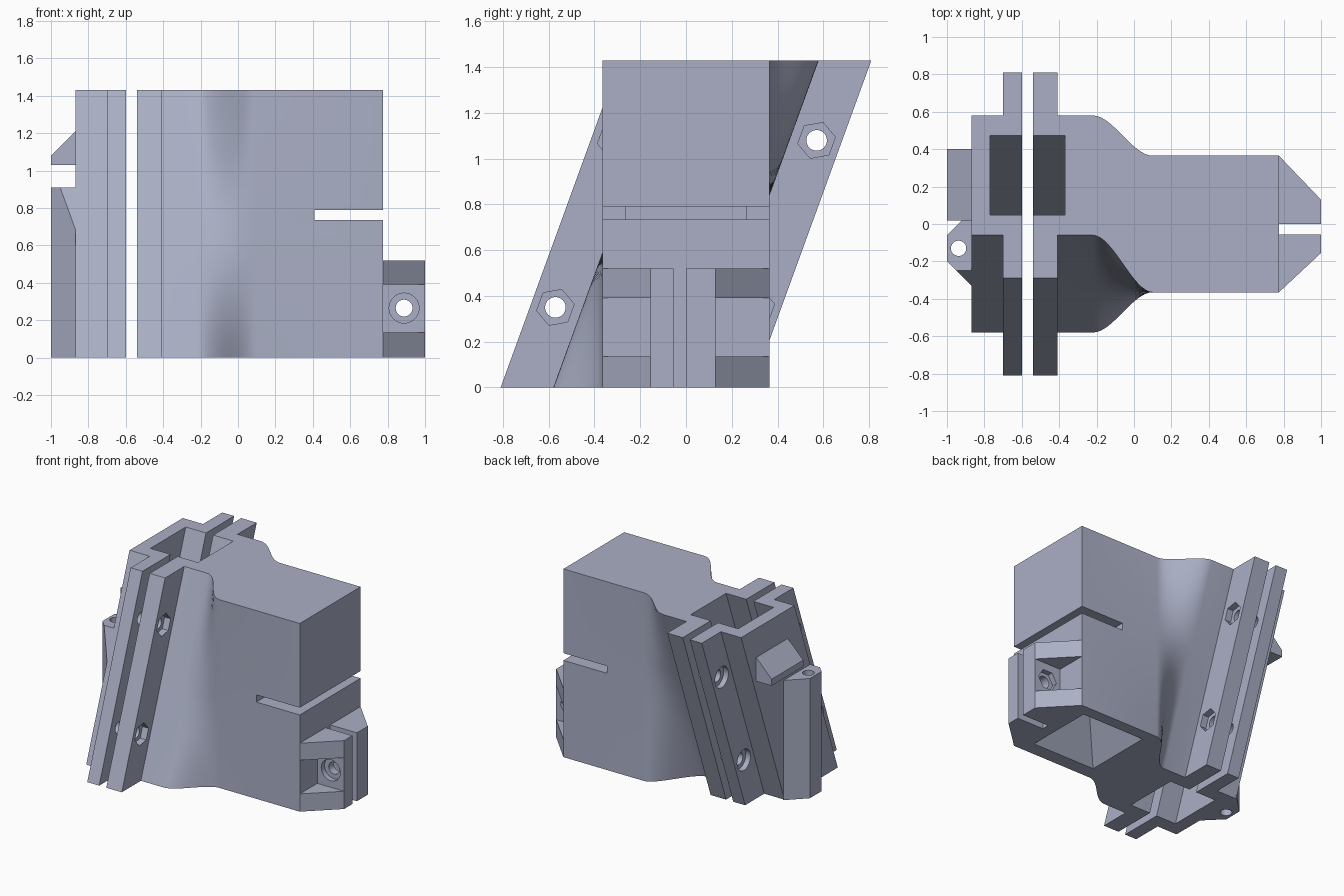
import bpy, bmesh, math
from mathutils import Vector

if "Cube" in bpy.data.objects:
    bpy.data.objects.remove(bpy.data.objects["Cube"])

H = 1.43                      # overall height
TAN = math.tan(math.radians(20))
S = H / 2 * TAN               # sideways lean at top and bottom

mat = bpy.data.materials.new("blue_grey")
mat.diffuse_color = (0.40, 0.43, 0.56, 1)
mat.use_nodes = True
mat.node_tree.nodes["Principled BSDF"].inputs["Base Color"].default_value = mat.diffuse_color


def lean(z):
    return (z - H / 2) * TAN


def make(name, bm):
    bmesh.ops.recalc_face_normals(bm, faces=bm.faces)
    me = bpy.data.meshes.new(name)
    bm.to_mesh(me)
    bm.free()
    ob = bpy.data.objects.new(name, me)
    bpy.context.collection.objects.link(ob)
    me.materials.append(mat)
    return ob


def loft(name, rings):
    """Skin a list of matching point rings and cap both ends."""
    bm = bmesh.new()
    vs = [[bm.verts.new(p) for p in r] for r in rings]
    n = len(vs[0])
    for a, b in zip(vs, vs[1:]):
        for i in range(n):
            j = (i + 1) % n
            bm.faces.new((a[i], a[j], b[j], b[i]))
    bm.faces.new(vs[0])
    bm.faces.new(vs[-1])
    return make(name, bm)


def prism(name, pts, z0, z1):
    return loft(name, [[(x, y, z) for x, y in pts] for z in (z0, z1)])


def box(name, x0, x1, y0, y1, z0, z1):
    return prism(name, [(x0, y0), (x1, y0), (x1, y1), (x0, y1)], z0, z1)


def rod(name, axis, centre, a, b, r, n=32, turn=0.0):
    """Round or hexagonal bar along an axis (0, 1 or 2) from a to b."""
    rings = []
    for d in (a, b):
        ring = []
        for i in range(n):
            t = turn + 2 * math.pi * i / n
            p = [centre[0] + r * math.cos(t), centre[1] + r * math.sin(t)]
            p.insert(axis, d)
            ring.append(p)
        rings.append(ring)
    return loft(name, rings)


def combine(ob, others, op):
    for o in others:
        m = ob.modifiers.new("cut", 'BOOLEAN')
        m.operation, m.solver, m.object = op, 'EXACT', o
        bpy.context.view_layer.objects.active = ob
        bpy.ops.object.modifier_apply(modifier=m.name)
        bpy.data.objects.remove(o)


def mirrored(half):
    """Close a half outline of (x, y, blend) points across y = 0."""
    return half + [(x, -y, w) for x, y, w in reversed(half)]


# Main body: leaning clamp jaw blending into an upright block
half = [(0.775, -0.365, 0)]
N = 16
for i in range(N + 1):
    t = i / N
    w = 1 - t
    w = w * w * (3 - 2 * w)
    half.append((0.10 - 0.32 * t, -0.365 + 0.045 * (1 - w), 1 - w))
half += [(-0.41, -0.32, 1), (-0.41, -0.55, 1), (-0.54, -0.55, 1),
         (-0.54, -0.2125, 1), (-0.37, -0.2125, 1)]
outline = mirrored(half)
LAYERS = 14
body = loft("main_body", [[(x, y + w * lean(H * k / LAYERS), H * k / LAYERS)
                           for x, y, w in outline] for k in range(LAYERS + 1)])

# Slot across the block with its inner pocket, and pointed hollow underneath
cuts = [box("slot", 0.41, 0.9, -0.6, 0.6, 0.735, 0.79),
        box("pocket", 0.155, 0.685, -0.265, 0.265, 0.735, 0.79)]
hollow = []
for z, r in ((-0.02, 0.28), (0.36, 0.004)):
    hollow.append([(0.42 + r * a, 0.01 + r * b, z)
                   for a, b in ((-1, -1), (1, -1), (1, 1), (-1, 1))])
cuts.append(loft("hollow", hollow))

# Clamp half: outer leaning jaw
half = [(-0.60, -0.2125, 1), (-0.60, -0.55, 1), (-0.70, -0.55, 1),
        (-0.70, -0.32, 1), (-0.87, -0.32, 1)]
inner = [(-0.77, -0.2125, 1)]
outline = mirrored(inner + half)
clamp = loft("clamp_half", [[(x, y + lean(z), z) for x, y, w in outline] for z in (0, H)])

# Bolt holes through both jaws, nut seats on one side and round seats on the other
clamp_cuts = []
for z in (0.35, 1.08):
    for side in (-1, 1):
        c = (lean(z) + side * 0.438, z)
        cuts.append(rod("bolt_hole", 0, c, -0.6, -0.3, 0.045))
        cuts.append(rod("nut_seat", 0, c, -0.46, -0.409, 0.083, 6, math.radians(10)))
        clamp_cuts.append(rod("bolt_hole", 0, c, -0.8, -0.55, 0.045))
        clamp_cuts.append(rod("bolt_seat", 0, c, -0.701, -0.66, 0.08))
combine(body, cuts, 'DIFFERENCE')
combine(clamp, clamp_cuts, 'DIFFERENCE')

# Side bracket: two chamfered ears with a bolt window
front_ear = prism("front_ear", [(0.775, -0.365), (1, -0.155), (1, -0.055), (0.775, -0.055)], 0, 0.52)
back_ear = prism("back_ear", [(0.775, 0.365), (1, 0.13), (1, 0.0), (0.775, 0.0)], 0, 0.52)
bolt = (0.888, 0.265)
combine(front_ear, [box("window", 0.7751, 1.1, -0.5, -0.155, 0.135, 0.39),
                    rod("hole", 1, bolt, -0.3, 0.1, 0.045),
                    rod("seat", 1, bolt, -0.2, -0.115, 0.08)], 'DIFFERENCE')
combine(back_ear, [box("window", 0.7751, 1.1, 0.13, 0.5, 0.135, 0.39),
                   rod("hole", 1, bolt, -0.1, 0.3, 0.045),
                   rod("seat", 1, bolt, 0.09, 0.2, 0.08, 6)], 'DIFFERENCE')

# Upright pin post on the clamp half, trimmed flush with the leaning front
post = prism("pin_post", [(-0.865, -0.335), (-0.87, -0.33), (-1, -0.20), (-1, -0.06),
                          (-0.87, 0.07), (-0.865, 0.07)], 0, 0.91)
trim = loft("trim", [[(x, y, z) for x, y in ((-1.2, -1.5), (-0.7, -1.5),
             (-0.7, lean(z) - 0.32), (-1.2, lean(z) - 0.32))] for z in (-0.1, 1.1)])
combine(post, [trim, rod("pin_hole", 2, (-0.938, -0.13), -0.1, 1.1, 0.041)], 'DIFFERENCE')

# Wedge stop above the post
section = [(-0.865, 1.03), (-1, 1.03), (-1, 1.08), (-0.87, 1.21), (-0.865, 1.21)]
wedge = loft("wedge_stop", [[(x, y, z) for x, z in section] for y in (0.02, 0.40)])

# Smooth shading with sharp edges kept
for ob in (body, clamp, front_ear, back_ear, post, wedge):
    bpy.ops.object.select_all(action='DESELECT')
    ob.select_set(True)
    bpy.context.view_layer.objects.active = ob
    bpy.ops.object.shade_smooth_by_angle(angle=math.radians(30))
